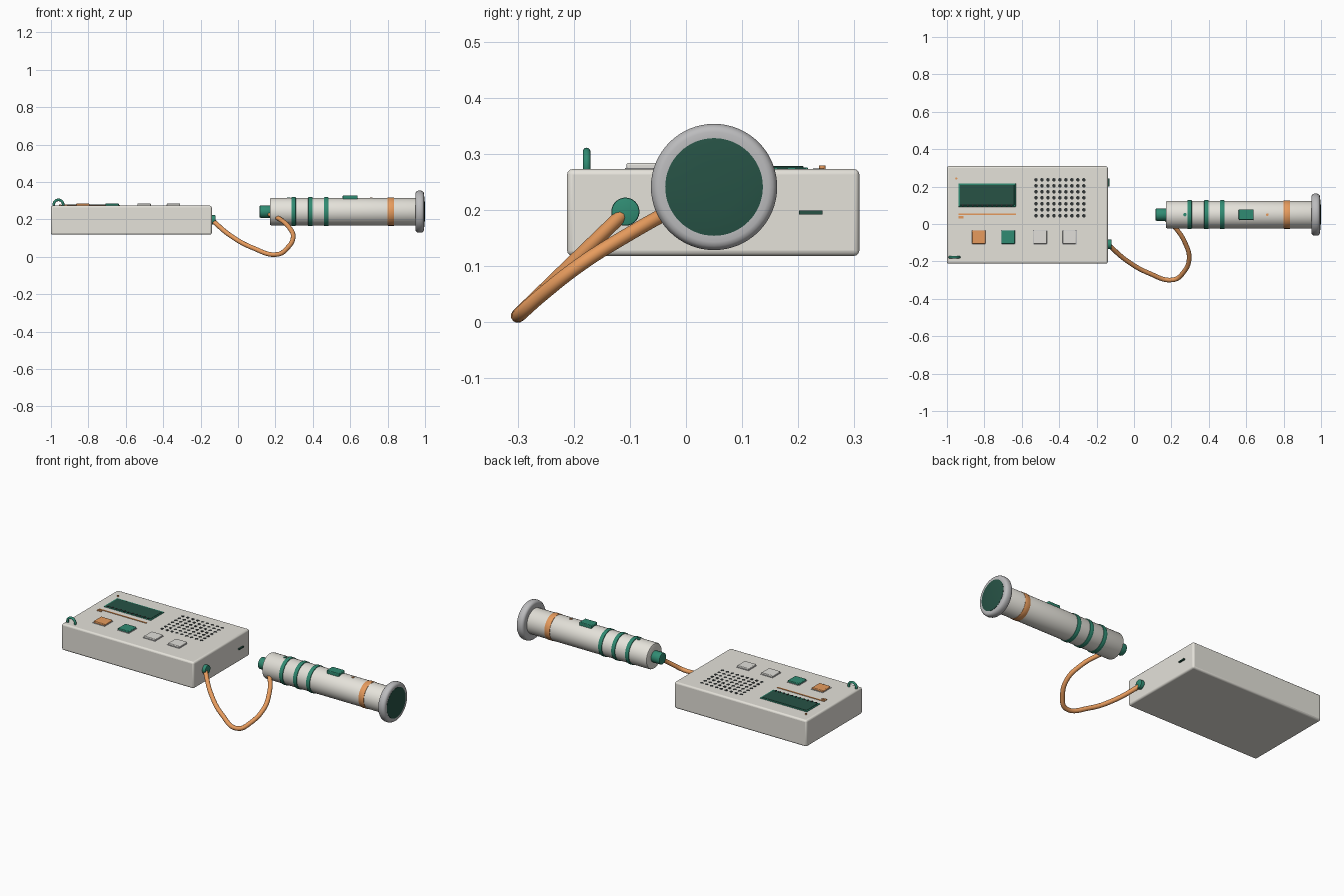
import bpy, math

if "Cube" in bpy.data.objects:
    bpy.data.objects.remove(bpy.data.objects["Cube"])

def material(name, rgb):
    m = bpy.data.materials.new(name)
    m.diffuse_color = (*rgb, 1)
    m.use_nodes = True
    m.node_tree.nodes["Principled BSDF"].inputs["Base Color"].default_value = m.diffuse_color
    return m

CREAM = material("cream", (0.78, 0.76, 0.70))
GREEN = material("green", (0.03, 0.26, 0.17))
DARK = material("dark_green", (0.02, 0.085, 0.06))
BLACK = material("charcoal", (0.03, 0.035, 0.035))
ORANGE = material("orange", (0.80, 0.33, 0.11))
GREY = material("grey", (0.5, 0.5, 0.51))
PALE = material("pale", (0.75, 0.74, 0.70))

def finish(o, name, mat):
    o.name = name
    o.data.materials.append(mat)
    bpy.ops.object.shade_smooth_by_angle(angle=math.radians(35))
    return o

def box(name, lo, hi, mat, bevel=0.0):
    bpy.ops.mesh.primitive_cube_add(size=1, location=[(a + b) / 2 for a, b in zip(lo, hi)])
    o = bpy.context.object
    o.scale = [b - a for a, b in zip(lo, hi)]
    bpy.ops.object.transform_apply(location=False, rotation=False, scale=True)
    if bevel:
        m = o.modifiers.new("Bevel", 'BEVEL')
        m.width, m.segments = bevel, 3
    return finish(o, name, mat)

def lathe(name, profile, y, z, mat, n=48):
    """Revolve (x, radius) points around an axis parallel to x."""
    verts, faces = [], []
    for x, r in profile:
        for k in range(n):
            a = 2 * math.pi * k / n
            verts.append((x, y + r * math.cos(a), z + r * math.sin(a)))
    for i in range(len(profile) - 1):
        for k in range(n):
            q = (k + 1) % n
            faces.append((i * n + k, i * n + q, (i + 1) * n + q, (i + 1) * n + k))
    faces.append(tuple(reversed(range(n))))
    faces.append(tuple(range((len(profile) - 1) * n, len(profile) * n)))
    me = bpy.data.meshes.new(name)
    me.from_pydata(verts, [], faces)
    o = bpy.data.objects.new(name, me)
    bpy.context.collection.objects.link(o)
    bpy.ops.object.select_all(action='DESELECT')
    o.select_set(True)
    bpy.context.view_layer.objects.active = o
    bpy.ops.object.mode_set(mode='EDIT')
    bpy.ops.mesh.select_all(action='SELECT')
    bpy.ops.mesh.normals_make_consistent(inside=False)
    bpy.ops.object.mode_set(mode='OBJECT')
    return finish(o, name, mat)

def drum(name, x0, x1, r, y, z, mat, b=0.003):
    return lathe(name, [(x0, r - b), (x0 + b * .3, r - b * .3), (x0 + b, r),
                        (x1 - b, r), (x1 - b * .3, r - b * .3), (x1, r - b)], y, z, mat)

def stud(name, x, y, z0, z1, r, mat, n=16):
    bpy.ops.mesh.primitive_cylinder_add(vertices=n, radius=r, depth=z1 - z0,
                                        location=(x, y, (z0 + z1) / 2))
    return finish(bpy.context.object, name, mat)

def tube(name, points, r, mat):
    cu = bpy.data.curves.new(name, 'CURVE')
    cu.dimensions = '3D'
    cu.bevel_depth, cu.bevel_resolution, cu.resolution_u = r, 4, 10
    cu.use_fill_caps = True
    s = cu.splines.new('BEZIER')
    s.bezier_points.add(len(points) - 1)
    for p, co in zip(s.bezier_points, points):
        p.co = co
        p.handle_left_type = p.handle_right_type = 'AUTO'
    o = bpy.data.objects.new(name, cu)
    bpy.context.collection.objects.link(o)
    cu.materials.append(mat)

# Control box
TOP = 0.273
box("case", (-1, -0.212, 0.118), (-0.14, 0.309, TOP), CREAM, 0.01)

# Display with frame and scale ticks
box("display_frame", (-0.938, 0.092, TOP - .01), (-0.632, 0.217, TOP + .003), GREEN, 0.001)
box("display_glass", (-0.93, 0.1, TOP - .01), (-0.64, 0.209, TOP + .005), DARK, 0.001)
for i in range(11):
    x = -0.915 + i * 0.026
    box("scale_tick", (x - .004, 0.094, TOP), (x + .004, 0.108, TOP + .0065), BLACK)

# Tuning strip and its pointer, indicator lamp
box("tuning_strip", (-0.938, 0.049, TOP - .005), (-0.632, 0.057, TOP + .003), ORANGE)
box("tuning_pointer", (-0.938, 0.03, TOP - .005), (-0.912, 0.042, TOP + .005), ORANGE)
stud("indicator_lamp", -0.95, 0.243, TOP - .005, TOP + .006, 0.006, ORANGE)

# Speaker holes
for i in range(9):
    for j in range(7):
        stud("speaker_hole", -0.524 + i * 0.032, 0.044 + j * 0.032,
             TOP - .004, TOP + .001, 0.0095, BLACK)

# Push buttons
for x, mat in ((-0.83, ORANGE), (-0.673, GREEN), (-0.502, PALE), (-0.345, PALE)):
    box("button_base", (x - .039, -0.109, TOP - .005), (x + .039, -0.031, TOP + .002), GREY)
    box("push_button", (x - .036, -0.106, TOP - .005), (x + .036, -0.034, TOP + .011), mat, 0.004)

# Strap loop on the corner
bpy.ops.mesh.primitive_torus_add(location=(-0.96, -0.177, TOP + .006), rotation=(math.pi / 2, 0, 0),
                                 major_radius=0.025, minor_radius=0.007,
                                 major_segments=32, minor_segments=12)
finish(bpy.context.object, "strap_loop", GREEN)

# Side port and cable socket
box("side_port", (-0.15, 0.201, 0.192), (-0.131, 0.243, 0.199), DARK)
drum("cable_socket", -0.15, -0.12, 0.025, -0.108, 0.197, GREEN)

# Cable
tube("cable", [(-0.14, -0.108, 0.197), (-0.04, -0.195, 0.113), (0.08, -0.263, 0.047),
               (0.21, -0.298, 0.0125), (0.265, -0.258, 0.048), (0.295, -0.185, 0.105),
               (0.275, -0.105, 0.155), (0.225, -0.025, 0.2), (0.15, 0.045, 0.236)], 0.0125, ORANGE)

# Hand-held probe
Y, Z = 0.05, 0.241
drum("probe_tail_plug", 0.115, 0.18, 0.033, Y, Z, GREEN, 0.005)
drum("probe_body", 0.17, 0.96, 0.0735, Y, Z, CREAM, 0.008)
for x in (0.297, 0.387, 0.472):
    drum("grip_ring", x - .012, x + .012, 0.0775, Y, Z, GREEN)
drum("orange_band", 0.8, 0.835, 0.0755, Y, Z, ORANGE, 0.002)

# Probe head and lens
lathe("probe_head", [(0.949, 0.098), (0.951, 0.105), (0.957, 0.110), (0.965, 0.1125),
                     (0.978, 0.1125), (0.986, 0.110), (0.992, 0.105), (0.994, 0.098),
                     (0.994, 0.088)], Y, Z, GREY, 64)
lathe("lens", [(0.985, 0.087), (0.995, 0.087), (0.9975, 0.07), (0.999, 0.045), (1.0, 0.012)],
      Y, Z, DARK, 64)

# Probe top controls
box("probe_button", (0.56, Y - .028, Z + .06), (0.64, Y + .028, 0.328), GREEN, 0.004)
stud("probe_dot", 0.272, Y, Z + .065, Z + .076, 0.009, GREEN)
stud("probe_lamp", 0.713, Y, Z + .065, Z + .077, 0.007, ORANGE)
